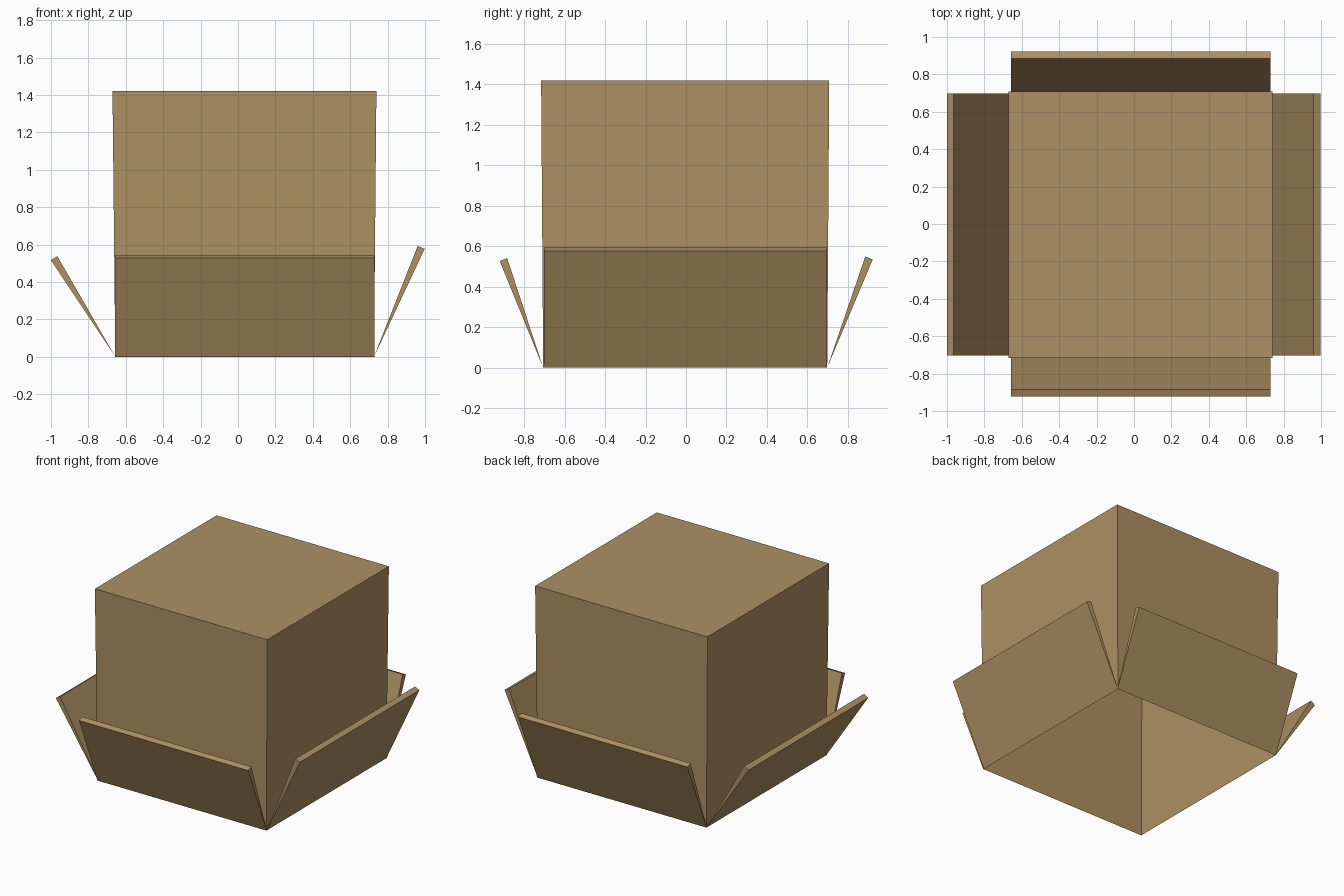
import bpy, bmesh

if "Cube" in bpy.data.objects:
    bpy.data.objects.remove(bpy.data.objects["Cube"])

mat = bpy.data.materials.new("cardboard")
mat.diffuse_color = (0.42, 0.28, 0.125, 1)
mat.use_nodes = True
mat.node_tree.nodes["Principled BSDF"].inputs["Base Color"].default_value = mat.diffuse_color


def make(name, verts, faces, recalc=True):
    bm = bmesh.new()
    vs = [bm.verts.new(v) for v in verts]
    for f in faces:
        bm.faces.new([vs[i] for i in f])
    if recalc:
        bmesh.ops.recalc_face_normals(bm, faces=bm.faces)
    me = bpy.data.meshes.new(name)
    bm.to_mesh(me)
    bm.free()
    me.materials.append(mat)
    ob = bpy.data.objects.new(name, me)
    bpy.context.collection.objects.link(ob)
    return ob


def ring(x0, x1, y0, y1, z):
    return [(x0, y0, z), (x1, y0, z), (x1, y1, z), (x0, y1, z)]


# Upturned box: open at the bottom, walls thin to an edge at the flap hinges
X0, X1, Y0, Y1 = -0.656, 0.727, -0.706, 0.698
verts = (ring(X0, X1, Y0, Y1, 0)
         + ring(-0.671, 0.740, -0.716, 0.708, 1.42)
         + ring(X0, X1, -0.698, 0.690, 1.398))
faces = [(4, 5, 6, 7), (11, 10, 9, 8)]
for i in range(4):
    j = (i + 1) % 4
    faces.append((i, j, j + 4, i + 4))
    faces.append((j, i, i + 8, j + 8))
make("box_shell", verts, faces, recalc=False)


# Flaps: wedge profile (hinge, outer tip, inner tip) swept along the hinge
def flap(name, profile, a, b, along_x):
    pts = []
    for s in (a, b):
        for d, z in profile:
            pts.append((s, d, z) if along_x else (d, s, z))
    make(name, pts, [(0, 1, 2), (5, 4, 3), (0, 3, 4, 1), (1, 4, 5, 2), (2, 5, 3, 0)])


flap("left_flap", [(X0, 0), (-1.0, 0.517), (-0.966, 0.538)], -0.702, 0.697, False)
flap("right_flap", [(X1, 0), (0.998, 0.577), (0.961, 0.593)], -0.702, 0.697, False)
flap("front_flap", [(Y0, 0), (-0.921, 0.527), (-0.884, 0.541)], -0.658, 0.729, True)
flap("back_flap", [(Y1, 0), (0.923, 0.535), (0.886, 0.549)], -0.658, 0.729, True)
